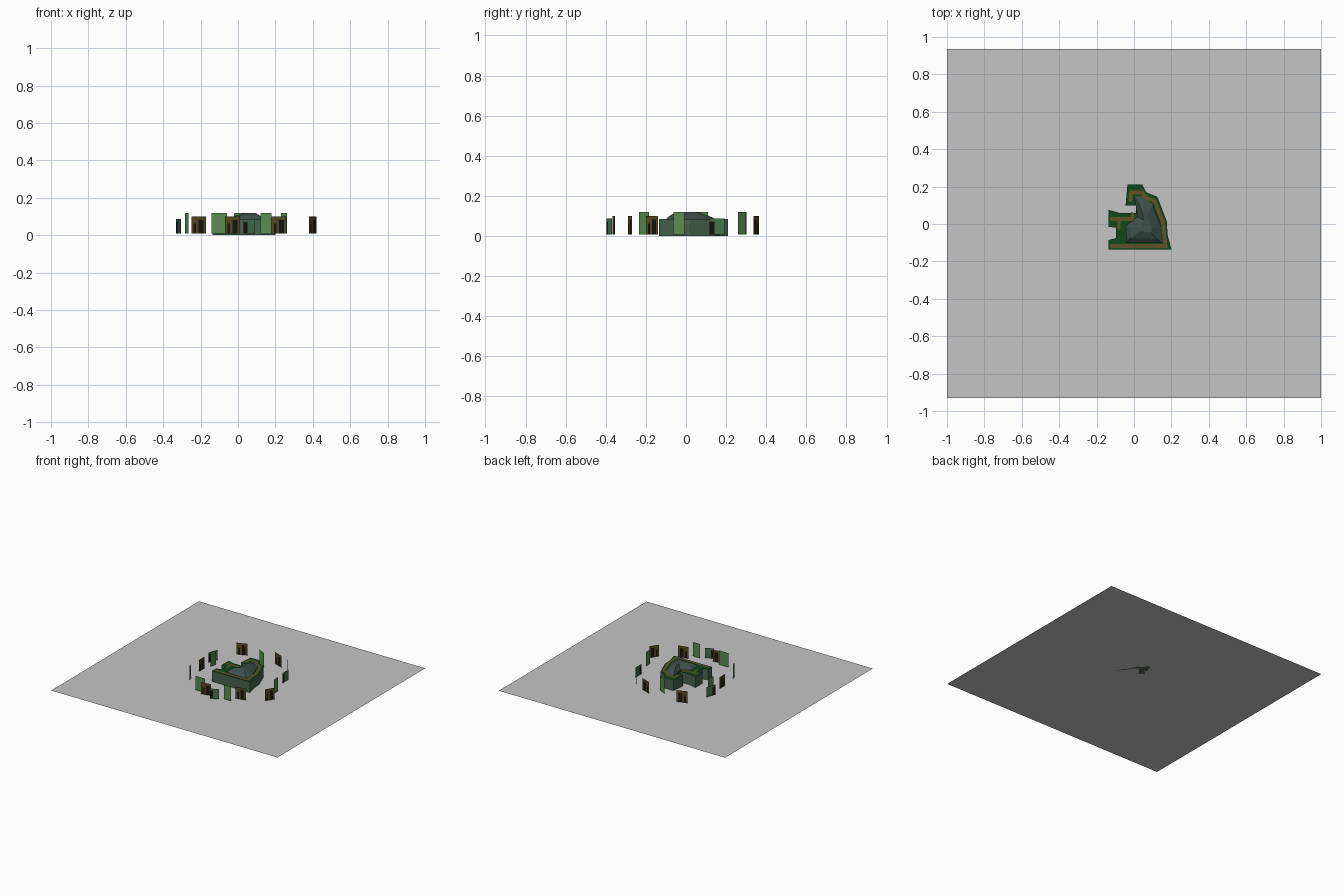
import bpy, bmesh, math
from mathutils import Vector

if "Cube" in bpy.data.objects:
    bpy.data.objects.remove(bpy.data.objects["Cube"])


def material(name, r, g, b):
    m = bpy.data.materials.new(name)
    m.diffuse_color = (r, g, b, 1)
    m.use_nodes = True
    m.node_tree.nodes["Principled BSDF"].inputs["Base Color"].default_value = m.diffuse_color
    return m


GREY = material("ground_grey", .56, .56, .56)
CLIFF = material("cliff_green_grey", .065, .125, .075)
GRASS = material("grass_dark_green", .005, .065, .01)
PATH = material("path_brown", .12, .085, .02)
ROCK = material("rock_grey", .05, .08, .07)
LEAF = material("leaf_green", .10, .27, .085)
FERN = material("fern_grey_green", .07, .17, .085)
BARK = material("bark_brown", .10, .068, .018)
DARK = material("shadow_black", .008, .007, .005)


def finish(name, bm, mats):
    me = bpy.data.meshes.new(name)
    bm.to_mesh(me)
    bm.free()
    ob = bpy.data.objects.new(name, me)
    bpy.context.collection.objects.link(ob)
    for m in mats:
        me.materials.append(m)
    return ob


def loft(name, rings, mats, top_mat=0):
    """Join rings of points with side faces and cap the top and bottom."""
    bm = bmesh.new()
    vs = [[bm.verts.new(p) for p in ring] for ring in rings]
    n = len(vs[0])
    for a, b in zip(vs, vs[1:]):
        for i in range(n):
            j = (i + 1) % n
            bm.faces.new((a[i], a[j], b[j], b[i]))
    bm.faces.new(vs[0][::-1])
    bm.faces.new(vs[-1]).material_index = top_mat
    bmesh.ops.recalc_face_normals(bm, faces=bm.faces)
    return finish(name, bm, mats)


def strip(name, pts, width, z, mat):
    """Flat mitred ribbon along a path."""
    pts = [Vector(p) for p in pts]
    bm = bmesh.new()
    rows = []
    for i, p in enumerate(pts):
        d1 = (p - pts[i - 1]).normalized() if i else (pts[1] - p).normalized()
        d2 = (pts[i + 1] - p).normalized() if i < len(pts) - 1 else d1
        t = (d1 + d2).normalized()
        nrm = Vector((-t.y, t.x)) * (width / 2 / max(.5, t.dot(d1)))
        rows.append([bm.verts.new((*(p + s * nrm), z)) for s in (1, -1)])
    for a, b in zip(rows, rows[1:]):
        bm.faces.new((a[0], a[1], b[1], b[0]))
    return finish(name, bm, [mat])


# Ground sheet
bm = bmesh.new()
bm.faces.new([bm.verts.new(p) for p in
              ((-1, -.93, 0), (1, -.93, 0), (1, .935, 0), (-1, .935, 0))])
finish("ground_sheet", bm, [GREY])

# Raised island with grass on top
outline = [(-.035, .21), (.045, .21), (.065, .17), (.125, .145), (.175, .015),
           (.18, -.06), (.2, -.135), (-.135, -.135), (-.135, -.085),
           (-.095, -.075), (-.095, -.02), (-.135, -.015), (-.135, .075),
           (-.08, .06), (.01, .06), (.01, .1), (-.045, .1)][::-1]
loft("island_cliff", [[(x, y, z) for x, y in outline] for z in (0, .085)],
     [CLIFF, GRASS], 1)

# Paths on the island rim
strip("rim_path", [(-.02, .12), (-.015, .168), (.045, .168), (.065, .14), (.11, .125),
                   (.155, .01), (.168, -.118), (-.125, -.118)], .02, .0875, PATH)
strip("side_path", [(-.125, .027), (-.01, .027), (-.005, .06)], .02, .0875, PATH)
strip("short_path", [(-.08, .018), (-.08, -.03)], .016, .087, PATH)

# Faceted rock mound, low slab and tall ridge
base = [(-.04, -.1), (.15, -.1), (.148, -.02), (.1, .105), (.05, .15), (.0, .15),
        (.02, .04), (-.045, -.01)]
mid = [(-.02, -.075), (.12, -.08), (.12, -.02), (.085, .08), (.05, .11), (.025, .11),
       (.035, .03), (-.02, -.02)]
crest = [(.035, -.04), (.09, -.045), (.095, -.02), (.07, .04), (.055, .06), (.045, .06),
         (.05, .02), (.04, -.02)]
loft("rock_mound", [[(x, y, .084) for x, y in base],
                    [(x, y, .102) for x, y in mid],
                    [(x, y, .119) for x, y in crest]], [ROCK])

# Thin upright plant panels: cell columns across, cell rows up.
# Each kind: height, colours, rule giving the colour from (across, up)
KINDS = {
    "tall_leaf": (.12, [LEAF], lambda u, v: 0),
    "stump": (.10, [BARK, DARK],
              lambda u, v: 1 if (.5 < u < .85 and v < .85) or (.16 < u < .34 and v < .6) else 0),
    "fern": (.088, [FERN, DARK], lambda u, v: 1 if u < .34 and v < .85 else 0),
}


def panel(kind, x, y, angle, width, index):
    height, mats, rule = KINDS[kind]
    c, s = math.cos(math.radians(angle)), math.sin(math.radians(angle))
    nx, nz, z0 = 6, 5, .008
    bm = bmesh.new()
    g = [[bm.verts.new((x + (i / nx - .5) * width * c, y + (i / nx - .5) * width * s,
                        z0 + (height - z0) * k / nz)) for i in range(nx + 1)]
         for k in range(nz + 1)]
    for k in range(nz):
        for i in range(nx):
            f = bm.faces.new((g[k][i], g[k][i + 1], g[k + 1][i + 1], g[k + 1][i]))
            f.material_index = rule((i + .5) / nx, (k + .5) / nz)
    finish(f"{kind}_{index}", bm, mats)


# Ring of panels around the island
ring = [
    ("stump", .40, -.17, 56, .072), ("stump", .22, -.28, 14, .082),
    ("tall_leaf", .15, -.345, 0, .06), ("fern", .06, -.383, 25, .066),
    ("stump", -.03, -.36, 10, .08), ("tall_leaf", -.10, -.335, 0, .085),
    ("tall_leaf", -.275, -.21, 110, .054), ("stump", -.30, -.03, 90, .07),
    ("fern", -.318, .14, 70, .08), ("tall_leaf", -.275, .08, 80, .06),
    ("stump", -.21, .35, 20, .085), ("tall_leaf", .01, .285, -30, .07),
    ("stump", .11, .35, -20, .08), ("tall_leaf", .245, .278, -48, .048),
    ("fern", .31, .155, 90, .075), ("tall_leaf", .36, -.035, 90, .055),
]
for i, spec in enumerate(ring):
    panel(*spec, i + 1)
